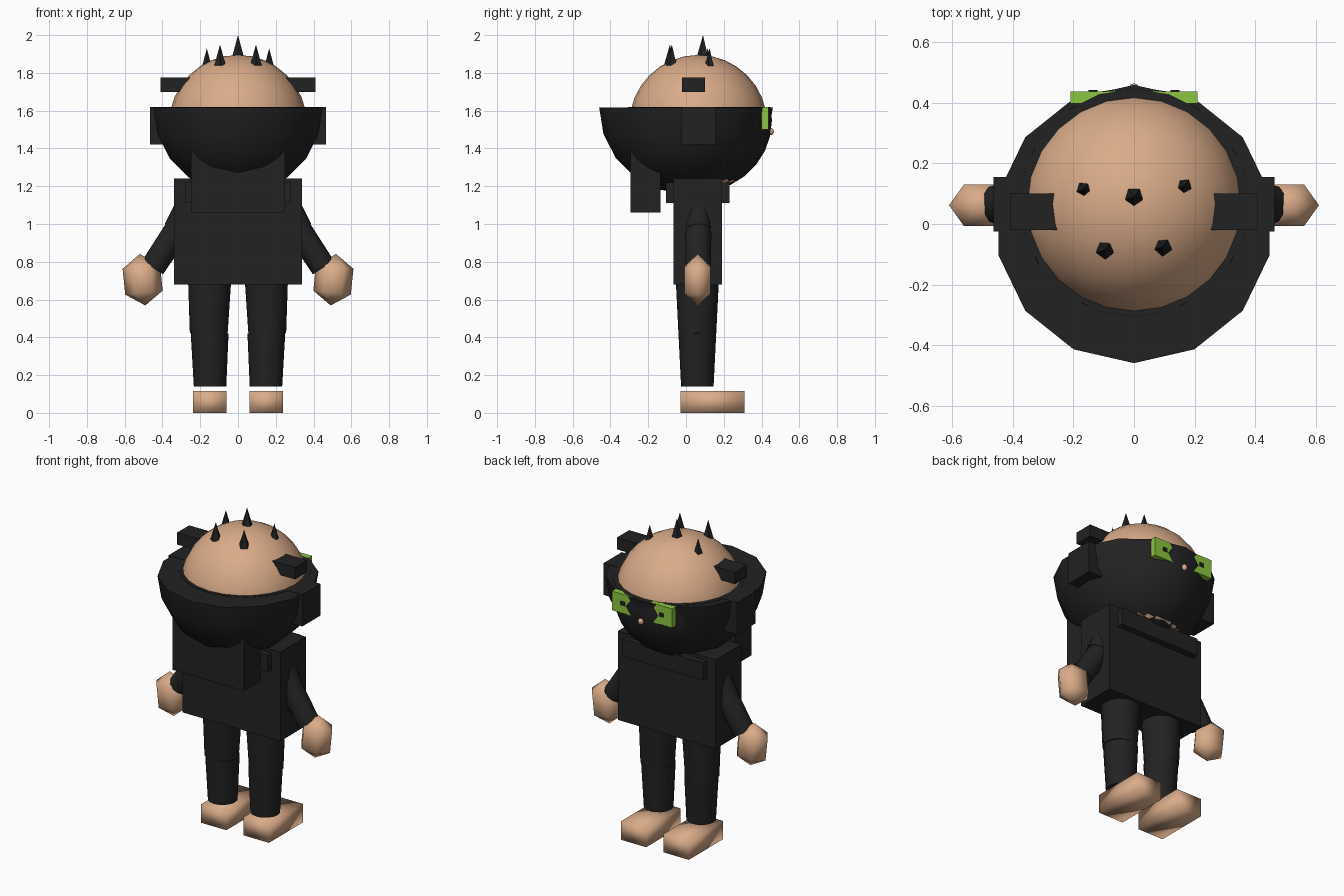
import bpy, bmesh, math
from mathutils import Matrix, Vector

if "Cube" in bpy.data.objects:
    bpy.data.objects.remove(bpy.data.objects["Cube"])


def material(name, rgb):
    m = bpy.data.materials.new(name)
    m.diffuse_color = (*rgb, 1)
    m.use_nodes = True
    m.node_tree.nodes["Principled BSDF"].inputs["Base Color"].default_value = m.diffuse_color
    return m


BLACK = material("black", (0.016, 0.016, 0.016))
SKIN = material("skin", (0.70, 0.41, 0.25))
GREEN = material("green", (0.26, 0.56, 0.05))


def finish(name, bm, mat, smooth=40):
    """Turn a bmesh into an object; smooth is the angle that stays soft."""
    bmesh.ops.recalc_face_normals(bm, faces=bm.faces)
    me = bpy.data.meshes.new(name)
    bm.to_mesh(me)
    bm.free()
    me.materials.append(mat)
    ob = bpy.data.objects.new(name, me)
    bpy.context.collection.objects.link(ob)
    bpy.ops.object.select_all(action='DESELECT')
    ob.select_set(True)
    bpy.context.view_layer.objects.active = ob
    if smooth:
        bpy.ops.object.shade_smooth_by_angle(angle=math.radians(smooth))
    return ob


def box(name, x, y, z, mat, smooth=0):
    bm = bmesh.new()
    bmesh.ops.create_cube(bm, size=1)
    for v in bm.verts:
        v.co = [(a + b) / 2 + c * (b - a) for (a, b), c in zip((x, y, z), v.co)]
    return finish(name, bm, mat, smooth)


def ball(name, centre, size, mat, segs, rings, top=None, rot=Matrix(), spin=0):
    """Ellipsoid, optionally cut flat at height top."""
    bm = bmesh.new()
    bmesh.ops.create_uvsphere(bm, u_segments=segs, v_segments=rings, radius=1)
    bm.transform(Matrix.Translation(centre) @ rot @ Matrix.Diagonal((*size, 1))
                 @ Matrix.Rotation(spin, 4, 'Z'))
    if top is not None:
        cut = bmesh.ops.bisect_plane(bm, geom=bm.verts[:] + bm.edges[:] + bm.faces[:],
                                     plane_co=(0, 0, top), plane_no=(0, 0, 1), clear_outer=True)
        edges = [e for e in cut["geom_cut"] if isinstance(e, bmesh.types.BMEdge)]
        bmesh.ops.contextual_create(bm, geom=edges)
    return finish(name, bm, mat, 75)


def limb(name, a, b, ra, rb, mat, segs=16, smooth=40):
    """Tapered cylinder from point a to point b."""
    a, b = Vector(a), Vector(b)
    d = b - a
    bm = bmesh.new()
    bmesh.ops.create_cone(bm, cap_ends=True, segments=segs, radius1=ra, radius2=rb, depth=d.length)
    bm.transform(Matrix.Translation((a + b) / 2) @ d.to_track_quat('Z', 'Y').to_matrix().to_4x4())
    return finish(name, bm, mat, smooth)


def span(s, a, b):
    return tuple(sorted((s * a, s * b)))


# Head, face covering and wide bowl-shaped hood
ball("head", (0, 0.065, 1.53), (0.365, 0.365, 0.365), SKIN, 24, 16)
ball("face_mask", (0, 0.07, 1.55), (0.385, 0.385, 0.38), BLACK, 20, 14, top=1.62)
ball("hood_bowl", (0, 0, 1.62), (0.46, 0.46, 0.46), BLACK, 14, 10, top=1.618)
ball("nose", (0, 0.447, 1.49), (0.018, 0.018, 0.02), SKIN, 8, 6)

# Hair spikes
for i, (x, y, z0, z1, r) in enumerate([(0, 0.09, 1.87, 2.0, 0.037),
                                       (-0.165, 0.115, 1.83, 1.93, 0.028),
                                       (0.165, 0.125, 1.83, 1.93, 0.028),
                                       (-0.095, -0.085, 1.84, 1.95, 0.032),
                                       (0.095, -0.075, 1.84, 1.95, 0.032)]):
    limb(f"hair_spike_{i}", (x, y, z0), (x, y, z1), r, 0, BLACK, segs=5, smooth=0)

# Torso, collar and back pack
box("torso", (-0.34, 0.34), (-0.065, 0.19), (0.68, 1.24), BLACK)
box("collar", (-0.28, 0.28), (-0.105, 0.23), (1.11, 1.22), BLACK)
box("pack", (-0.25, 0.25), (-0.295, -0.135), (1.06, 1.40), BLACK)

for s, side in ((-1, "left"), (1, "right")):
    # Goggle lens with a small dark pupil
    box(f"lens_{side}", span(s, 0.06, 0.21), (0.40, 0.437), (1.50, 1.62), GREEN)
    box(f"pupil_{side}", span(s, 0.12, 0.15), (0.43, 0.442), (1.55, 1.575), BLACK)

    # Ear block and horn block
    box(f"ear_{side}", span(s, 0.34, 0.465), (-0.025, 0.155), (1.42, 1.62), BLACK)
    box(f"horn_{side}", span(s, 0.25, 0.41), (-0.02, 0.10), (1.70, 1.775), BLACK)

    # Sleeve and hand
    limb(f"shoulder_{side}", (s * 0.27, 0.065, 1.08), (s * 0.325, 0.065, 0.97), 0.07, 0.07, BLACK, 12)
    limb(f"sleeve_{side}", (s * 0.30, 0.065, 1.00), (s * 0.452, 0.065, 0.77), 0.07, 0.066, BLACK, 12)
    ball(f"hand_{side}", (s * 0.505, 0.062, 0.705), (0.115, 0.092, 0.137), SKIN, 6, 3,
         rot=Matrix.Rotation(s * math.radians(6), 4, 'Y'), spin=math.pi / 2)

    # Leg and foot
    limb(f"thigh_{side}", (s * 0.15, 0.06, 0.72), (s * 0.155, 0.06, 0.42), 0.115, 0.10, BLACK)
    limb(f"shin_{side}", (s * 0.15, 0.06, 0.42), (s * 0.148, 0.06, 0.14), 0.10, 0.086, BLACK)
    box(f"foot_{side}", span(s, 0.06, 0.237), (-0.03, 0.31), (0, 0.115), SKIN, smooth=100)
